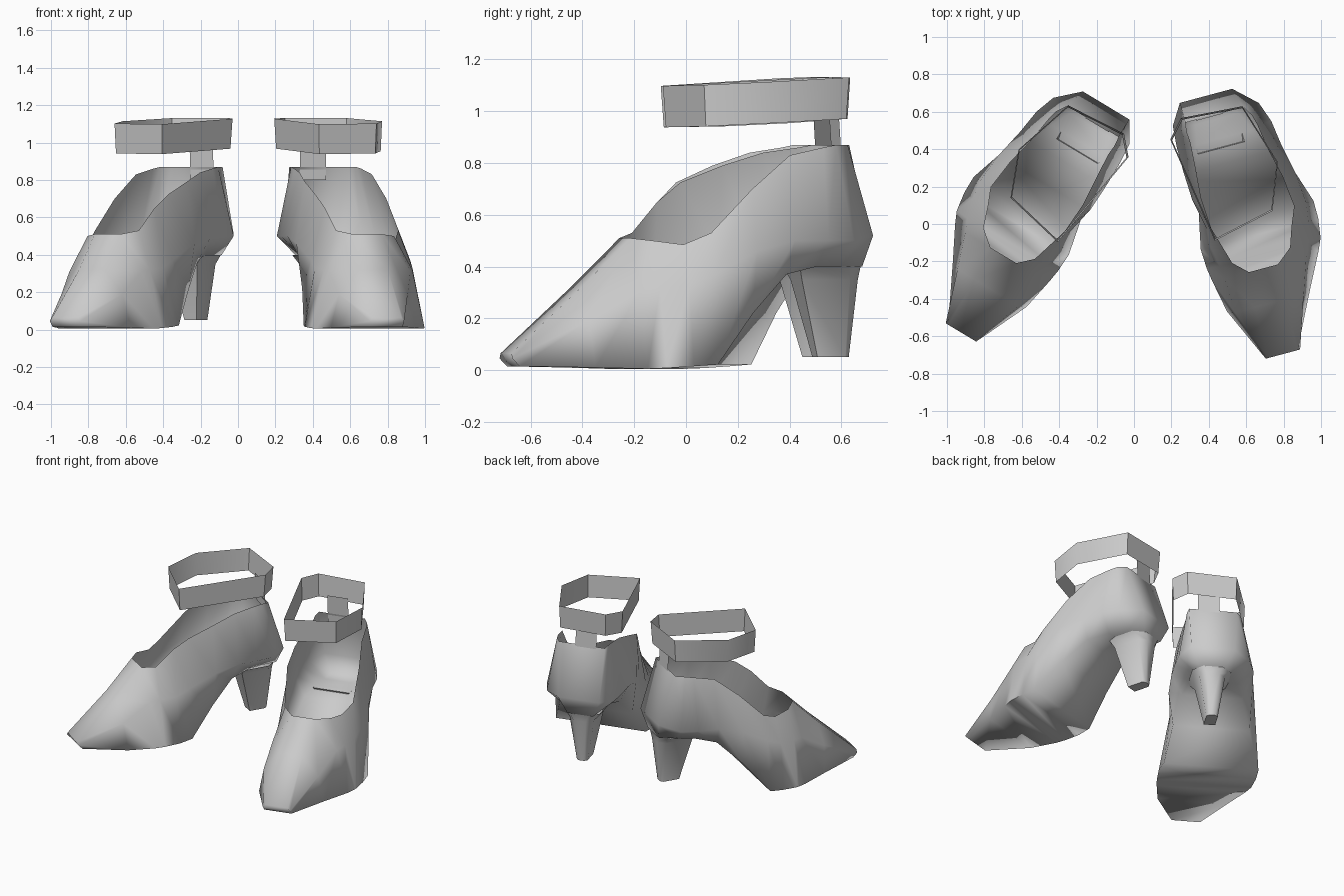
import bpy
import bmesh
from math import radians
from mathutils import Matrix, Vector

if "Cube" in bpy.data.objects:
    bpy.data.objects.remove(bpy.data.objects["Cube"], do_unlink=True)

leather = bpy.data.materials.new("grey leather")
leather.use_nodes = True
grey = (0.6, 0.6, 0.6, 1)
leather.diffuse_color = grey
leather.node_tree.nodes["Principled BSDF"].inputs["Base Color"].default_value = grey

# Shoe frame: x runs to the outer side, y to the heel; the right foot mirrors
# the left and is turned further out
left_place = Matrix.Translation((0.61, 0, 0)) @ Matrix.Rotation(radians(15), 4, 'Z')
right_place = (Matrix.Scale(-1, 4, Vector((1, 0, 0)))
               @ Matrix.Rotation(radians(16), 4, 'Z')
               @ Matrix.Translation((-0.067, -0.117, 0)) @ left_place)


def add_pair(name, rings, is_closed, end_caps, angle):
    """Skin a row of point rings and place the result on both feet.

    is_closed(i) tells whether span i joins its last point to its first.
    end_caps maps a ring number to the corner groups that close it.
    """
    for side, place in (("left", left_place), ("right", right_place)):
        bm = bmesh.new()
        loops = [[bm.verts.new(place @ Vector(p)) for p in ring] for ring in rings]
        for i, (a, b) in enumerate(zip(loops, loops[1:])):
            count = len(a)
            for k in range(count if is_closed(i) else count - 1):
                n = (k + 1) % count
                bm.faces.new((a[k], a[n], b[n], b[k]))
        for ring, groups in end_caps.items():
            for group in groups:
                bm.faces.new([loops[ring][k] for k in group])
        bmesh.ops.recalc_face_normals(bm, faces=bm.faces)
        mesh = bpy.data.meshes.new(f"{side}_{name}")
        bm.to_mesh(mesh)
        bm.free()
        mesh.materials.append(leather)
        obj = bpy.data.objects.new(f"{side}_{name}", mesh)
        bpy.context.collection.objects.link(obj)
        bpy.ops.object.select_all(action='DESELECT')
        obj.select_set(True)
        bpy.context.view_layer.objects.active = obj
        bpy.ops.object.shade_smooth_by_angle(angle=radians(angle))


def section(y, centre, rim, middle, sole, rim_in_z, rim_out_z, middle_z, sole_z):
    """Cross-section from inner rim, under the sole, to outer rim."""
    rim_y = y - max(0, y - 0.5) * 0.5       # the back leans forward at the rim
    sole_y = y * 0.96                       # the sole tucks in at both ends
    rim_centre = centre * 0.6
    return [(rim_centre - rim, rim_y, rim_in_z), (centre - middle, y, middle_z),
            (centre - sole, sole_y, sole_z), (centre + sole, sole_y, sole_z),
            (centre + middle, y, middle_z), (rim_centre + rim, rim_y, rim_out_z)]


# Upper and sole, from toe to heel; the first spans close over the toes
body = [
    section(-.72, 0, .08, .095, .095, .065, .065, .045, .015),
    section(-.44, 0, .08, .19, .23, .32, .32, .19, .01),
    section(-.25, .03, .08, .225, .295, .51, .51, .31, .005),
    section(-.18, .04, .16, .245, .315, .53, .5, .32, .008),
    section(-.07, .045, .195, .27, .325, .65, .485, .33, .015),
    section(.03, .055, .23, .275, .315, .725, .53, .37, .022),
    section(.2, .03, .225, .285, .255, .79, .7, .46, .22),
    section(.36, .01, .2, .272, .2, .84, .83, .5, .37),
    section(.5, 0, .185, .262, .155, .86, .86, .5, .4),
    section(.61, -.015, .18, .238, .12, .87, .87, .5, .4),
    section(.72, -.04, .16, .145, .09, .87, .87, .52, .4),
]
caps = {0: [range(6)], -1: [(0, 1, 4, 5), (1, 2, 3, 4)]}
add_pair("shoe_body", body, lambda span: span < 2, caps, 100)


# Tapered heel with chamfered back corners
def heel_ring(half_width, front, back, z):
    centre, bevel = -0.035, half_width / 2
    right_half = [(half_width, front), (half_width, back - bevel), (bevel, back)]
    left_half = [(-x, y) for x, y in reversed(right_half)]
    return [(centre + x, y, z) for x, y in right_half + left_half]


heel = [heel_ring(.13, .43, .69, .4),
        heel_ring(.085, .45, .685, .35),
        heel_ring(.038, .525, .655, .05)]
add_pair("heel", heel, lambda span: True, {-1: [range(6)]}, 60)

# Ankle strap: a band that tilts forward and narrows at the bottom
outline = [(-.2, .64), (.134, .616), (.24, .277), (.144, .034), (-.195, -.04), (-.285, .545)]


def strap_ring(height, scale):
    return [(x * scale, .3 + (y - .3) * scale, height + .05 * y) for x, y in outline]


strap = [strap_ring(1.1, 1), strap_ring(.94, .97)]
add_pair("ankle_strap", strap, lambda span: True, {}, 50)

# Tab joining the strap to the back of the shoe
tab = [[(-.125, y, z), (.02, y, z)] for y, z in ((.605, 1), (.618, .8))]
add_pair("strap_tab", tab, lambda span: False, {}, 30)
